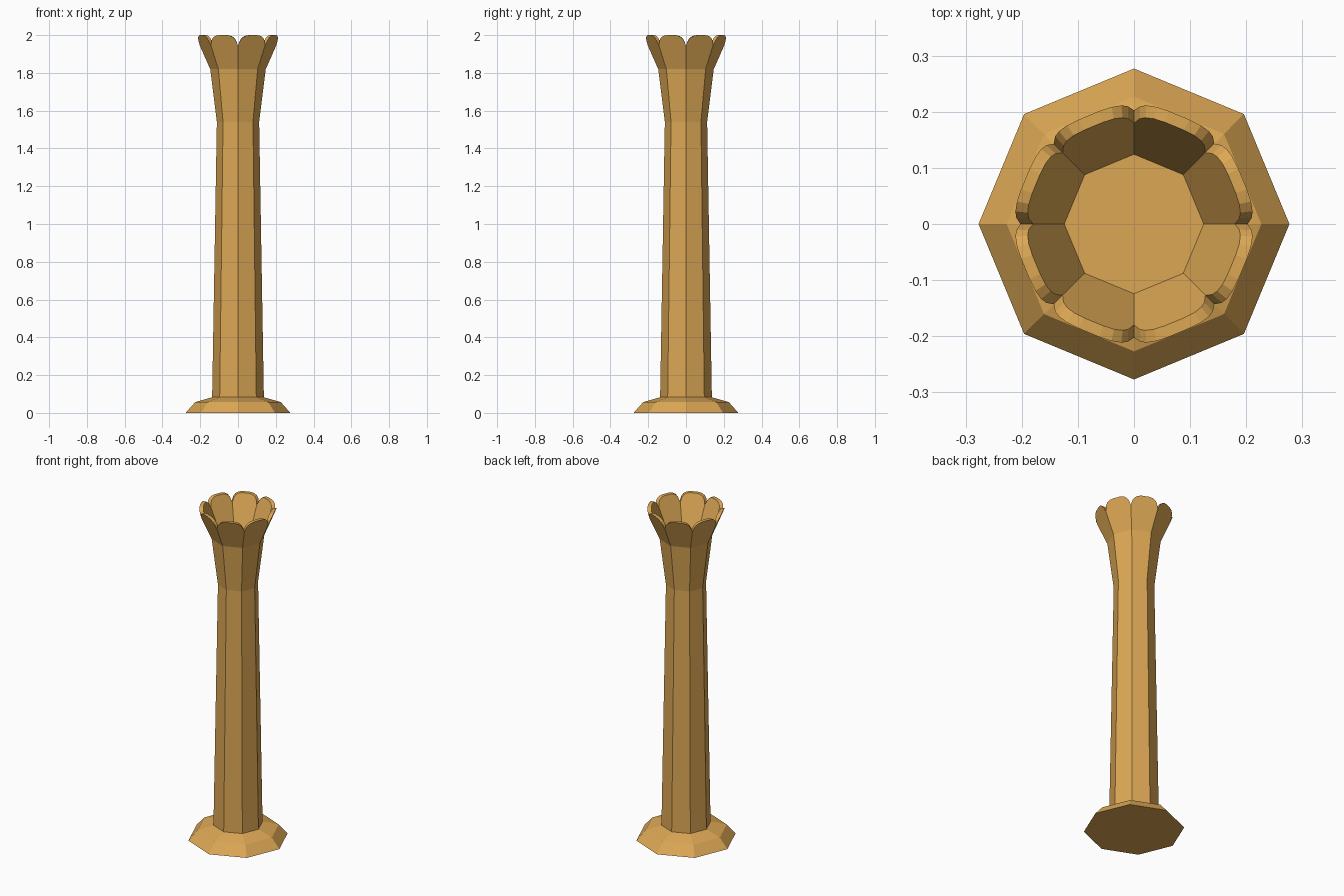
import bpy, bmesh
from math import cos, sin, pi, tan

if "Cube" in bpy.data.objects:
    bpy.data.objects.remove(bpy.data.objects["Cube"])

SIDES = 8
STEP = 2 * pi / SIDES
mat = bpy.data.materials.new("tan_stone")
mat.diffuse_color = (0.72, 0.39, 0.09, 1)
mat.use_nodes = True
mat.node_tree.nodes["Principled BSDF"].inputs["Base Color"].default_value = mat.diffuse_color


def ring(bm, r, z):
    return [bm.verts.new((r * cos(i * STEP), r * sin(i * STEP), z)) for i in range(SIDES)]


def loft(bm, profile):
    rings = [ring(bm, r, z) for r, z in profile]
    for a, b in zip(rings, rings[1:]):
        for i in range(SIDES):
            j = (i + 1) % SIDES
            bm.faces.new((a[i], a[j], b[j], b[i]))
    return rings


def finish(bm, name):
    bmesh.ops.remove_doubles(bm, verts=bm.verts, dist=0.0005)
    bmesh.ops.recalc_face_normals(bm, faces=bm.faces)
    me = bpy.data.meshes.new(name)
    bm.to_mesh(me)
    bm.free()
    me.materials.append(mat)
    ob = bpy.data.objects.new(name, me)
    bpy.context.collection.objects.link(ob)


# Stepped octagonal foot
bm = bmesh.new()
rings = loft(bm, [(0.277, 0), (0.227, 0.057), (0.137, 0.083)])
bm.faces.new(rings[0][::-1])
bm.faces.new(rings[-1])
finish(bm, "base")

# Tapered shaft with the start of the flare
Z0, R0 = 1.82, 0.147
bm = bmesh.new()
rings = loft(bm, [(0.137, 0.08), (0.112, 1.54), (R0, Z0)])
bm.faces.new(rings[0][::-1])
finish(bm, "shaft")

# Petal crown: eight leaning slabs with rounded tips, joined at the lower corners
THICK, SLOPE, NOTCH = 0.021, 0.41, 1.945
half = tan(STEP / 2)
apo0 = R0 * cos(STEP / 2)
tip = [(0.070, 1.972), (0.060, 1.986), (0.043, 1.996), (0.020, 2.0)]
bm = bmesh.new()


def petal_points(angle, inset):
    def apothem(z):
        return apo0 + SLOPE * (z - Z0) - inset
    right = [(apothem(z) * half, z) for z in (Z0, NOTCH)]
    right += [(s * apothem(z) / (apothem(z) + inset), z) for s, z in tip]
    outline = right + [(-s, z) for s, z in reversed(right)]
    return [bm.verts.new((apothem(z) * cos(angle) - s * sin(angle),
                          apothem(z) * sin(angle) + s * cos(angle), z)) for s, z in outline]


for k in range(SIDES):
    angle = (k + 0.5) * STEP
    outer = petal_points(angle, 0)
    inner = petal_points(angle, THICK)
    bm.faces.new(outer)
    bm.faces.new(inner[::-1])
    for i in range(1, len(outer) - 2):
        bm.faces.new((outer[i], inner[i], inner[i + 1], outer[i + 1]))

# Floor of the cup
bm.faces.new(ring(bm, R0 - THICK / cos(STEP / 2), Z0))
finish(bm, "petal_crown")
